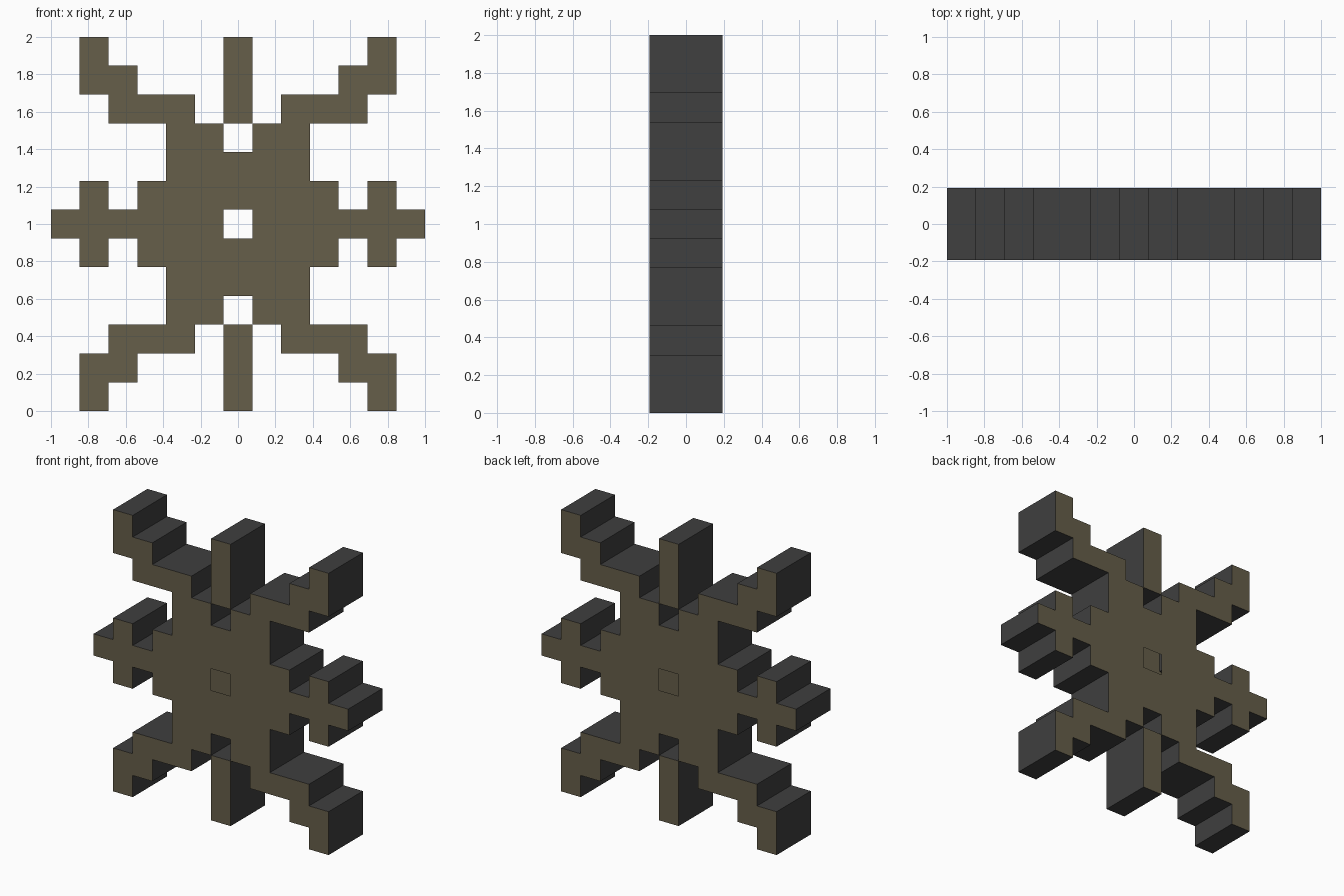
import bpy, bmesh

if "Cube" in bpy.data.objects:
    bpy.data.objects.remove(bpy.data.objects["Cube"])

# Upper-left quarter of the stepped snowflake outline, top row first
QUARTER = [
    ".#....#",
    ".##...#",
    "..###.#",
    "....##.",
    "....###",
    ".#.####",
    "######.",
]
N = 13
S = 2.0 / N          # cell size
H = S * 1.25         # half thickness

rows = [r + r[-2::-1] for r in QUARTER]
rows = rows + rows[-2::-1]
filled = {(x, z) for z in range(N) for x in range(N) if rows[z][x] == "#"}


def material(name, rgb):
    m = bpy.data.materials.new(name)
    m.diffuse_color = (*rgb, 1.0)
    m.use_nodes = True
    m.node_tree.nodes["Principled BSDF"].inputs["Base Color"].default_value = m.diffuse_color
    return m


brown = material("olive brown", (0.132, 0.112, 0.068))
grey = material("dark grey", (0.050, 0.050, 0.050))


def build(name, quads, mat):
    bm = bmesh.new()
    for quad in quads:
        bm.faces.new([bm.verts.new((-1 + x * S, y, z * S)) for x, y, z in quad])
    bmesh.ops.remove_doubles(bm, verts=bm.verts, dist=1e-4)
    mesh = bpy.data.meshes.new(name)
    bm.to_mesh(mesh)
    bm.free()
    mesh.materials.append(mat)
    bpy.context.collection.objects.link(bpy.data.objects.new(name, mesh))


# Front and back sheets
front = [[(x, -H, z), (x + 1, -H, z), (x + 1, -H, z + 1), (x, -H, z + 1)]
         for x, z in filled]
back = [[(x, H, z) for x, _, z in reversed(q)] for q in front]
build("front_sheet", front, brown)
build("back_sheet", back, brown)

# Rim walls along every open cell side; the centre hole is left unlined
SIDES = {(0, -1): ((0, 0), (1, 0)), (1, 0): ((1, 0), (1, 1)),
         (0, 1): ((1, 1), (0, 1)), (-1, 0): ((0, 1), (0, 0))}
walls = []
for x, z in filled:
    for (dx, dz), (a, b) in SIDES.items():
        other = (x + dx, z + dz)
        if other in filled or other == (N // 2, N // 2):
            continue
        ax, az, bx, bz = x + a[0], z + a[1], x + b[0], z + b[1]
        walls.append([(ax, -H, az), (ax, H, az), (bx, H, bz), (bx, -H, bz)])
build("rim_walls", walls, grey)
